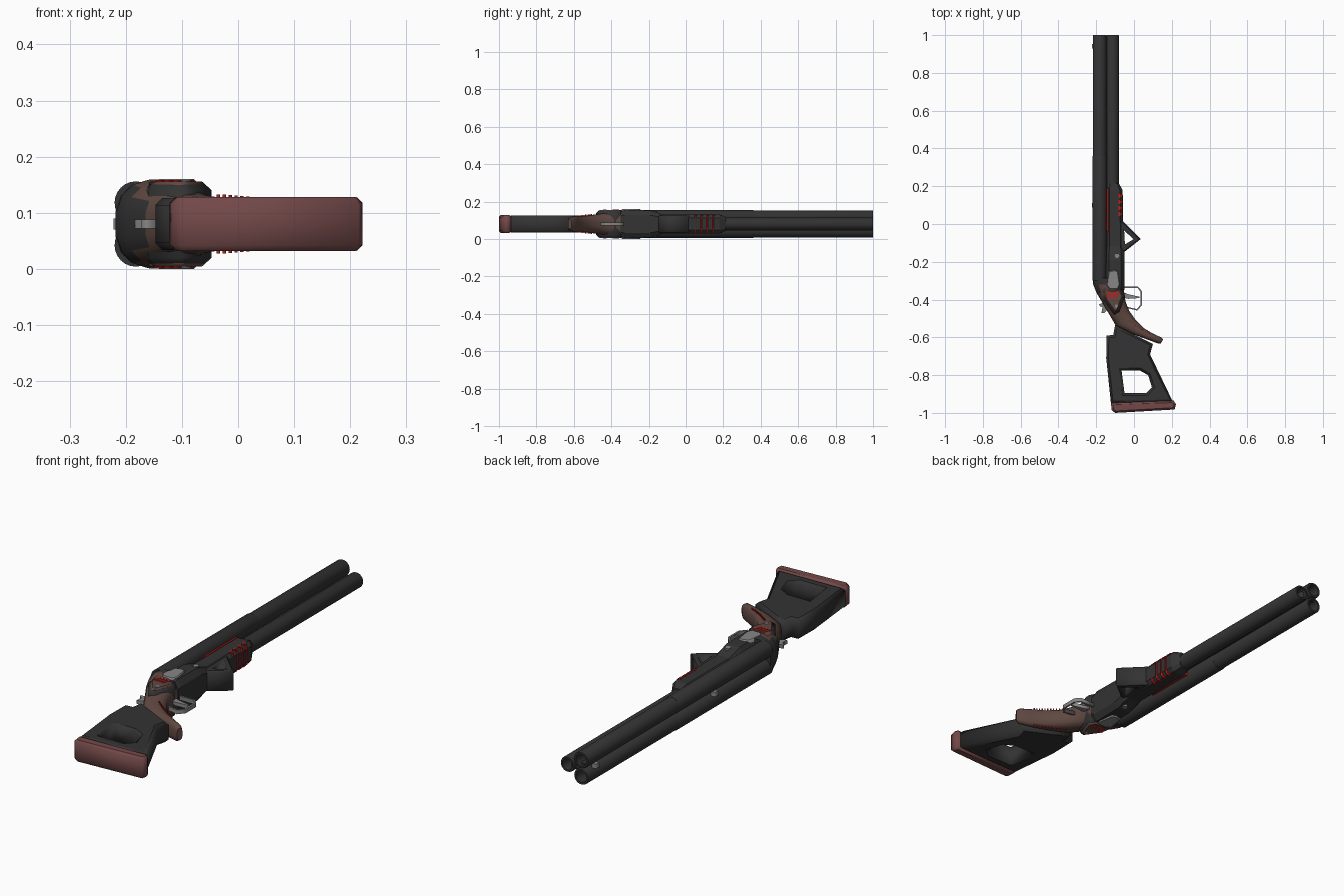
import bpy, bmesh
from math import cos, sin, pi, radians
from mathutils import Vector

cube = bpy.data.objects.get("Cube")
if cube:
    bpy.data.objects.remove(cube, do_unlink=True)

C = 0.08  # height of the mirror plane


def material(name, r, g, b):
    m = bpy.data.materials.new(name)
    m.use_nodes = True
    m.diffuse_color = (r, g, b, 1)
    m.node_tree.nodes["Principled BSDF"].inputs["Base Color"].default_value = (r, g, b, 1)
    return m


BLACK = material("black", 0.033, 0.033, 0.033)
WOOD = material("brown wood", 0.115, 0.065, 0.053)
PAD = material("rubber red brown", 0.17, 0.065, 0.065)
RED = material("red", 0.55, 0.012, 0.012)
STEEL = material("steel", 0.24, 0.24, 0.24)


def add(name, mesh, mats):
    ob = bpy.data.objects.new(name, mesh)
    bpy.context.collection.objects.link(ob)
    if not mesh.materials:
        for m in mats:
            mesh.materials.append(m)
    return ob


def smooth(ob, angle=35):
    bpy.ops.object.select_all(action="DESELECT")
    ob.select_set(True)
    bpy.context.view_layer.objects.active = ob
    bpy.ops.object.shade_smooth_by_angle(angle=radians(angle))


def plate(name, loops, half, bevel, mat):
    """Flat outline with optional holes, thickened evenly about the mirror plane."""
    cu = bpy.data.curves.new(name, "CURVE")
    cu.dimensions = "2D"
    cu.fill_mode = "BOTH"
    cu.extrude = half - bevel
    cu.bevel_depth = bevel
    cu.bevel_resolution = 0
    cu.offset = -bevel
    for loop in loops:
        s = cu.splines.new("POLY")
        s.points.add(len(loop) - 1)
        for p, (x, y) in zip(s.points, loop):
            p.co = (x, y, 0, 1)
        s.use_cyclic_u = True
    tmp = bpy.data.objects.new("outline", cu)
    bpy.context.collection.objects.link(tmp)
    bpy.context.view_layer.update()
    dg = bpy.context.evaluated_depsgraph_get()
    mesh = bpy.data.meshes.new_from_object(tmp.evaluated_get(dg))
    bpy.data.objects.remove(tmp, do_unlink=True)
    mesh.name = name
    mesh.materials.clear()
    ob = add(name, mesh, [mat])
    ob.location.z = C
    return ob


def bar(name, x0, x1, y0, y1, half, mat, bevel=0):
    return plate(name, [[(x0, y0), (x1, y0), (x1, y1), (x0, y1)]], half, bevel, mat)


def stud(name, x, y, r, half, mat, n=12):
    ring = [(x + r * cos(2 * pi * i / n), y + r * sin(2 * pi * i / n)) for i in range(n)]
    return plate(name, [ring], half, 0, mat)


def skin(name, rings, mats, rule=None):
    """Join rings of points into a capped tube; rule picks the colour of a face."""
    bm = bmesh.new()
    rows = [[bm.verts.new(p) for p in ring] for ring in rings]
    n = len(rows[0])
    for a, b in zip(rows, rows[1:]):
        for i in range(n):
            j = (i + 1) % n
            bm.faces.new((a[i], a[j], b[j], b[i]))
    bm.faces.new(rows[0])
    bm.faces.new(rows[-1])
    bmesh.ops.recalc_face_normals(bm, faces=bm.faces)
    if rule:
        for f in bm.faces:
            f.material_index = rule(f.calc_center_median())
    mesh = bpy.data.meshes.new(name)
    bm.to_mesh(mesh)
    bm.free()
    return add(name, mesh, mats)


def section(left, right, half, n, power):
    """Rounded box section spanning two points, with the given half thickness."""
    a, b = Vector((*left, C)), Vector((*right, C))
    mid, arm = (a + b) / 2, (b - a) / 2
    angles = [2 * pi * (i + 0.5) / n for i in range(n)]
    top = abs(cos(angles[0])) ** power
    curve = lambda v: (abs(v) ** power) * (1 if v > 0 else -1) / top
    return [mid + arm * curve(cos(t)) + Vector((0, 0, half * curve(sin(t)))) for t in angles]


# Barrels: two above, one below, with open bores
def barrel(name, x, z, r, y0, y1, bore=True):
    steps = [(y0, r), (y1 - 0.004, r), (y1, r * 0.95)]
    if bore:
        steps += [(y1, r * 0.72), (y1 - 0.12, r * 0.72)]
    rings = [[(x + q * cos(2 * pi * i / 24), y, z + q * sin(2 * pi * i / 24))
              for i in range(24)] for y, q in steps]
    smooth(skin(name, rings, [BLACK]))


for side, s in (("right", -1), ("left", 1)):
    barrel("upper_barrel_" + side, -0.182, C + s * 0.037, 0.036, -0.3, 1)
    barrel("barrel_sleeve_" + side, -0.182, C + s * 0.038, 0.038, -0.3, 0.36, False)
barrel("lower_barrel", -0.114, C, 0.034, -0.2, 1)
bar("barrel_web", -0.19, -0.125, -0.28, 0.985, 0.016, BLACK)
for y in (0.1, 0.94):
    bar("sight_bead", -0.222, -0.2, y - 0.012, y + 0.012, 0.01, STEEL)

# Receiver and fore-end
body = [(-0.15, -0.05, -0.35, 0.066), (-0.15, -0.05, -0.33, 0.075),
        (-0.15, -0.05, -0.19, 0.073), (-0.15, -0.05, -0.15, 0.06),
        (-0.145, -0.055, -0.12, 0.05), (-0.145, -0.06, 0.18, 0.05),
        (-0.135, -0.08, 0.215, 0.036)]
skin("receiver_and_fore_end",
     [section((l, y), (r, y), t, 8, 0.5) for l, r, y, t in body], [BLACK])
for i in range(4):
    y = 0.045 + i * 0.032
    plate("fore_end_slat", [[(-0.095, y + 0.008), (-0.058, y), (-0.058, y + 0.008),
                             (-0.095, y + 0.016)]], 0.052, 0.014, RED)
bar("fore_end_stripe", -0.143, -0.136, -0.04, 0.19, 0.047, RED)
plate("hand_stop", [[(-0.075, 0.03), (-0.06, 0.015), (0.035, -0.08), (-0.05, -0.147),
                     (-0.075, -0.15)],
                    [(-0.052, -0.035), (-0.002, -0.08), (-0.048, -0.108)]],
      0.046, 0.006, BLACK)

# Wooden grip sweeping back from the dark breech
grip = [((-0.218, -0.285), (-0.06, -0.285), 0.078), ((-0.216, -0.32), (-0.052, -0.32), 0.079),
        ((-0.198, -0.365), (-0.052, -0.36), 0.073), ((-0.165, -0.42), (-0.045, -0.41), 0.063),
        ((-0.13, -0.48), (-0.025, -0.46), 0.052), ((-0.095, -0.54), (0.01, -0.51), 0.046),
        ((-0.015, -0.58), (0.05, -0.55), 0.043), ((0.08, -0.615), (0.1, -0.58), 0.041),
        ((0.125, -0.632), (0.143, -0.6), 0.036), ((0.142, -0.632), (0.154, -0.612), 0.026)]
smooth(skin("grip", [section(a, b, t, 16, 0.75) for a, b, t in grip], [WOOD, BLACK],
            lambda c: int(c.y > -0.335 or c.x < -0.168)), 40)
for i in range(12):
    f = i / 11
    stud("grip_stipple", -0.035 + 0.115 * f, -0.505 - 0.075 * f + 0.02 * f * (f - 1), 0.003,
         0.053 - 0.009 * f, RED, 6)

# Side plates with engraving and fasteners
plate("side_plate_rim", [[(-0.175, -0.325), (-0.068, -0.335), (-0.047, -0.38),
                          (-0.078, -0.465), (-0.105, -0.48), (-0.16, -0.405)]],
      0.07, 0.01, BLACK)
plate("side_plate", [[(-0.163, -0.34), (-0.115, -0.352), (-0.077, -0.345), (-0.058, -0.38),
                      (-0.085, -0.455), (-0.102, -0.468), (-0.15, -0.4)]],
      0.076, 0.006, WOOD)
for i in range(4):
    x = -0.148 + i * 0.016
    plate("side_engraving", [[(x, -0.392), (x + 0.006, -0.394), (x + 0.022, -0.362),
                              (x + 0.014, -0.358)]], 0.078, 0, RED)
plate("lock_plate", [[(-0.145, -0.325), (-0.13, -0.345), (-0.085, -0.345), (-0.075, -0.32),
                      (-0.085, -0.25), (-0.105, -0.243), (-0.135, -0.252)]],
      0.08, 0.004, STEEL)
stud("plate_screw", -0.093, -0.435, 0.009, 0.078, STEEL)
stud("hinge_pin", -0.09, -0.168, 0.012, 0.07, STEEL)

# Trigger, guard and top lever
plate("trigger_guard", [[(-0.06, -0.332), (0.022, -0.332), (0.042, -0.355), (0.042, -0.43),
                         (0.018, -0.458), (-0.04, -0.445), (-0.04, -0.438), (0.015, -0.45),
                         (0.034, -0.428), (0.034, -0.358), (0.02, -0.34), (-0.06, -0.34)]],
      0.009, 0, STEEL)
plate("trigger", [[(-0.06, -0.36), (-0.03, -0.372), (0.03, -0.385), (0.028, -0.392),
                   (-0.03, -0.396), (-0.06, -0.39)]], 0.008, 0, STEEL)
plate("top_lever", [[(-0.145, -0.41), (-0.185, -0.425), (-0.18, -0.435), (-0.167, -0.44),
                     (-0.172, -0.47), (-0.155, -0.47), (-0.13, -0.44)]], 0.008, 0, STEEL)

# Skeleton stock and butt pad
plate("stock", [[(-0.145, -0.59), (-0.11, -0.588), (-0.1, -0.535), (-0.02, -0.575),
                 (0.1, -0.635), (0.085, -0.69), (0.205, -0.94), (-0.122, -0.95),
                 (-0.147, -0.71)],
                [(-0.066, -0.775), (0.03, -0.775), (0.075, -0.8), (0.095, -0.865),
                 (0.065, -0.895), (-0.05, -0.895)]], 0.046, 0.012, BLACK)
plate("butt_pad", [[(-0.122, -0.948), (0.21, -0.935), (0.222, -0.955), (0.215, -0.982),
                    (-0.1, -1), (-0.118, -0.985)]], 0.048, 0.01, PAD)
